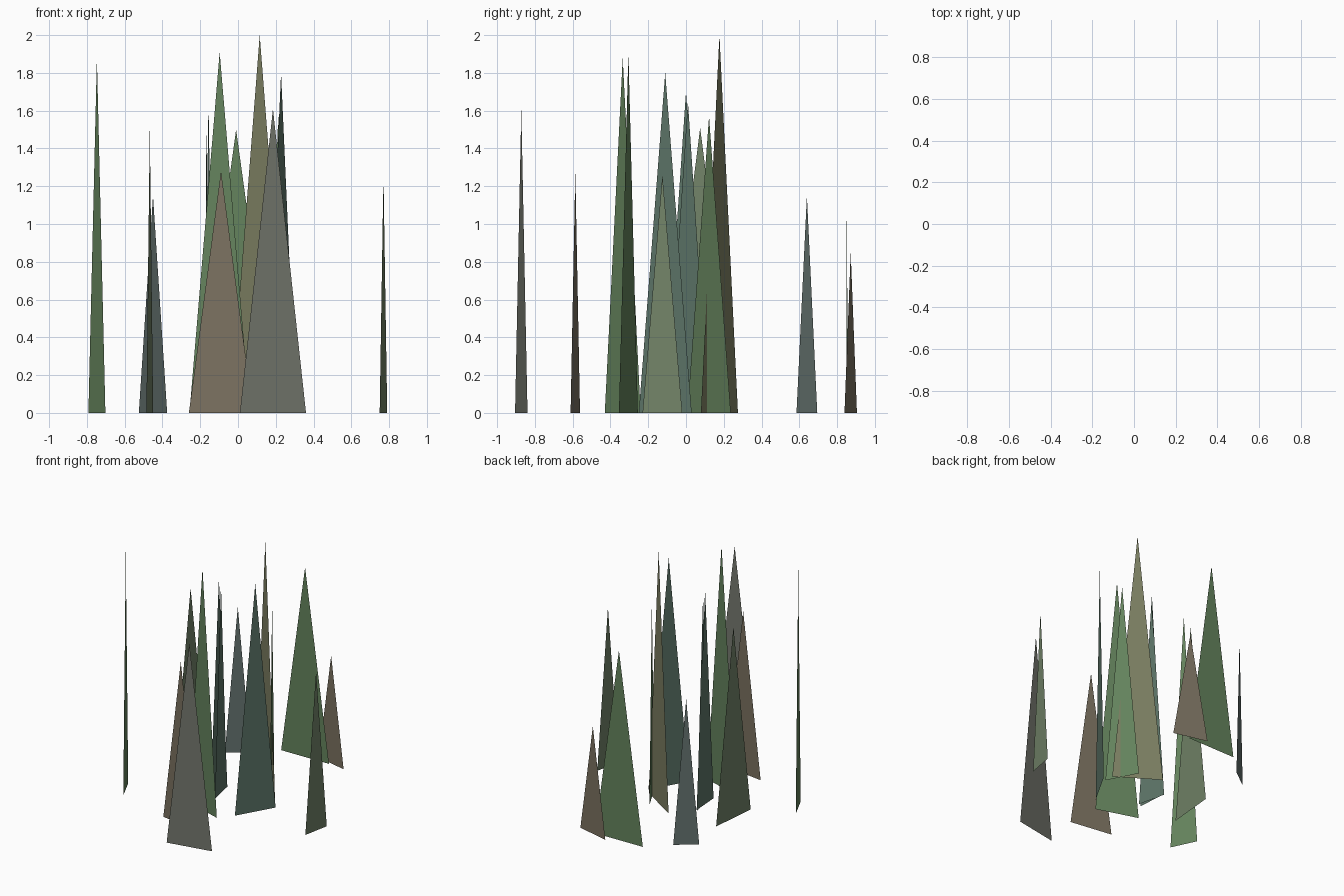
import bpy

# Shared blade colours
PALETTE = {
    "green": (0.13, 0.23, 0.11, 1),
    "sage": (0.17, 0.23, 0.14, 1),
    "teal": (0.11, 0.18, 0.14, 1),
    "slate": (0.13, 0.17, 0.16, 1),
    "olive": (0.20, 0.21, 0.12, 1),
    "stone": (0.17, 0.18, 0.15, 1),
    "brown": (0.20, 0.17, 0.12, 1),
}
MATERIALS = {}
for label, colour in PALETTE.items():
    MATERIALS[label] = bpy.data.materials.new(label)
    MATERIALS[label].diffuse_color = colour


def blade(index, x, y, height, hx, hy, colour):
    """Upright flat triangle: base centre, height, half-base vector."""
    name = f"grass_blade_{index:02d}"
    mesh = bpy.data.meshes.new(name)
    mesh.from_pydata([(x - hx, y - hy, 0), (x + hx, y + hy, 0), (x, y, height)],
                     [], [(0, 1, 2)])
    mesh.materials.append(MATERIALS[colour])
    bpy.context.collection.objects.link(bpy.data.objects.new(name, mesh))


# Tuft of grass blades: x, y, height, half-base x, half-base y, colour
BLADES = [
    (-0.747, -0.335, 1.88, 0.045, -0.095, "green"),
    (-0.467, 0.075, 1.51, 0.018, 0.190, "sage"),
    (-0.450, 0.640, 1.15, 0.075, 0.055, "slate"),
    (-0.156, 0.010, 1.65, -0.025, 0.110, "teal"),
    (-0.167, 0.000, 1.70, -0.008, 0.117, "teal"),
    (-0.097, -0.305, 1.91, 0.160, -0.050, "green"),
    (-0.010, 0.852, 1.50, 0.207, 0.003, "green"),
    (0.115, 0.177, 2.00, 0.155, -0.098, "olive"),
    (0.185, -0.872, 1.61, 0.175, 0.033, "stone"),
    (0.228, -0.110, 1.80, 0.080, 0.140, "teal"),
    (0.770, -0.125, 1.26, 0.020, 0.105, "sage"),
    (-0.090, -0.586, 1.28, 0.170, -0.025, "brown"),
    (0.204, 0.872, 0.85, 0.132, -0.033, "brown"),
    (0.213, 0.122, 1.57, 0.060, -0.115, "green"),
]
for number, data in enumerate(BLADES, 1):
    blade(number, *data)
